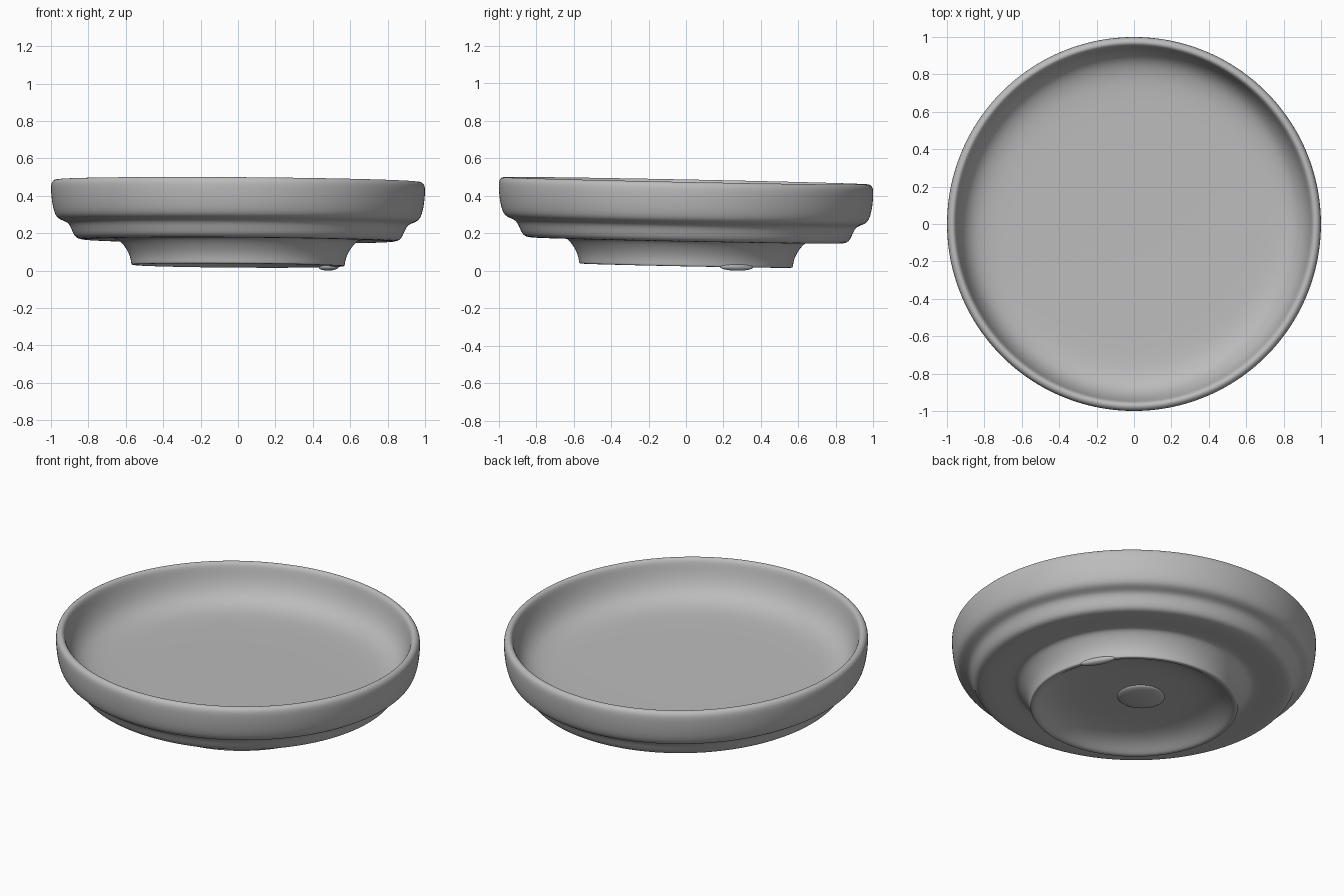
import bpy
import bmesh
import math
from mathutils import Matrix, Vector

cube = bpy.data.objects.get("Cube")
if cube:
    bpy.data.objects.remove(cube, do_unlink=True)

clay = bpy.data.materials.new("grey clay")
clay.use_nodes = True
grey = (0.5, 0.5, 0.5, 1)
clay.diffuse_color = grey
clay.node_tree.nodes["Principled BSDF"].inputs["Base Color"].default_value = grey


def finish(name, bm, levels=0):
    """Lean the part slightly, as the worn foot does, and shade it smooth."""
    for v in bm.verts:
        v.co.z -= 0.02 * v.co.y + 0.007 * v.co.x
    bmesh.ops.recalc_face_normals(bm, faces=bm.faces)
    mesh = bpy.data.meshes.new(name)
    bm.to_mesh(mesh)
    bm.free()
    for poly in mesh.polygons:
        poly.use_smooth = True
    mesh.materials.append(clay)
    obj = bpy.data.objects.new(name, mesh)
    bpy.context.collection.objects.link(obj)
    if levels:
        mod = obj.modifiers.new("smooth", "SUBSURF")
        mod.levels = mod.render_levels = levels
    return obj


def lathe(name, profile, steps=64, levels=2):
    bm = bmesh.new()
    verts = [bm.verts.new((r, 0, z)) for r, z in profile]
    edges = [bm.edges.new(pair) for pair in zip(verts, verts[1:])]
    bmesh.ops.spin(bm, geom=verts + edges, cent=(0, 0, 0), axis=(0, 0, 1),
                   angle=math.tau, steps=steps, use_duplicate=False)
    bmesh.ops.remove_doubles(bm, verts=bm.verts, dist=0.0005)
    return finish(name, bm, levels)


def pebble(name, centre, size, turn=0):
    bm = bmesh.new()
    place = (Matrix.Translation(Vector(centre)) @ Matrix.Rotation(turn, 4, "Z")
             @ Matrix.Diagonal((*size, 1)))
    bmesh.ops.create_uvsphere(bm, u_segments=32, v_segments=16, radius=1, matrix=place)
    return finish(name, bm)


# Profile runs from the dish floor, over the rim, down the steps to the foot recess
inside = [(0, 0.25), (0.4, 0.25), (0.7, 0.252), (0.8, 0.262), (0.88, 0.295),
          (0.925, 0.36), (0.945, 0.43), (0.952, 0.465), (0.965, 0.481)]
rim_and_wall = [(0.983, 0.481), (1.001, 0.464), (1.002, 0.42), (0.995, 0.35),
                (0.98, 0.29), (0.955, 0.267), (0.918, 0.256), (0.898, 0.235),
                (0.882, 0.19), (0.862, 0.165), (0.82, 0.16), (0.74, 0.163)]
foot = [(0.66, 0.169), (0.635, 0.16), (0.605, 0.125), (0.582, 0.085),
        (0.573, 0.05), (0.572, 0.031), (0.565, 0.027), (0.55, 0.027)]
recess = [(0.535, 0.034), (0.5, 0.06), (0.44, 0.09), (0.34, 0.108), (0.2, 0.113), (0, 0.113)]
lathe("dish", inside + rim_and_wall + foot + recess)

# Raised button in the recess and a rough lump on the foot edge
pebble("recess_button", (-0.05, 0, 0.113), (0.13, 0.13, 0.022))
pebble("foot_lump", (0.485, 0.27, 0.028), (0.025, 0.1, 0.019), math.radians(29))
